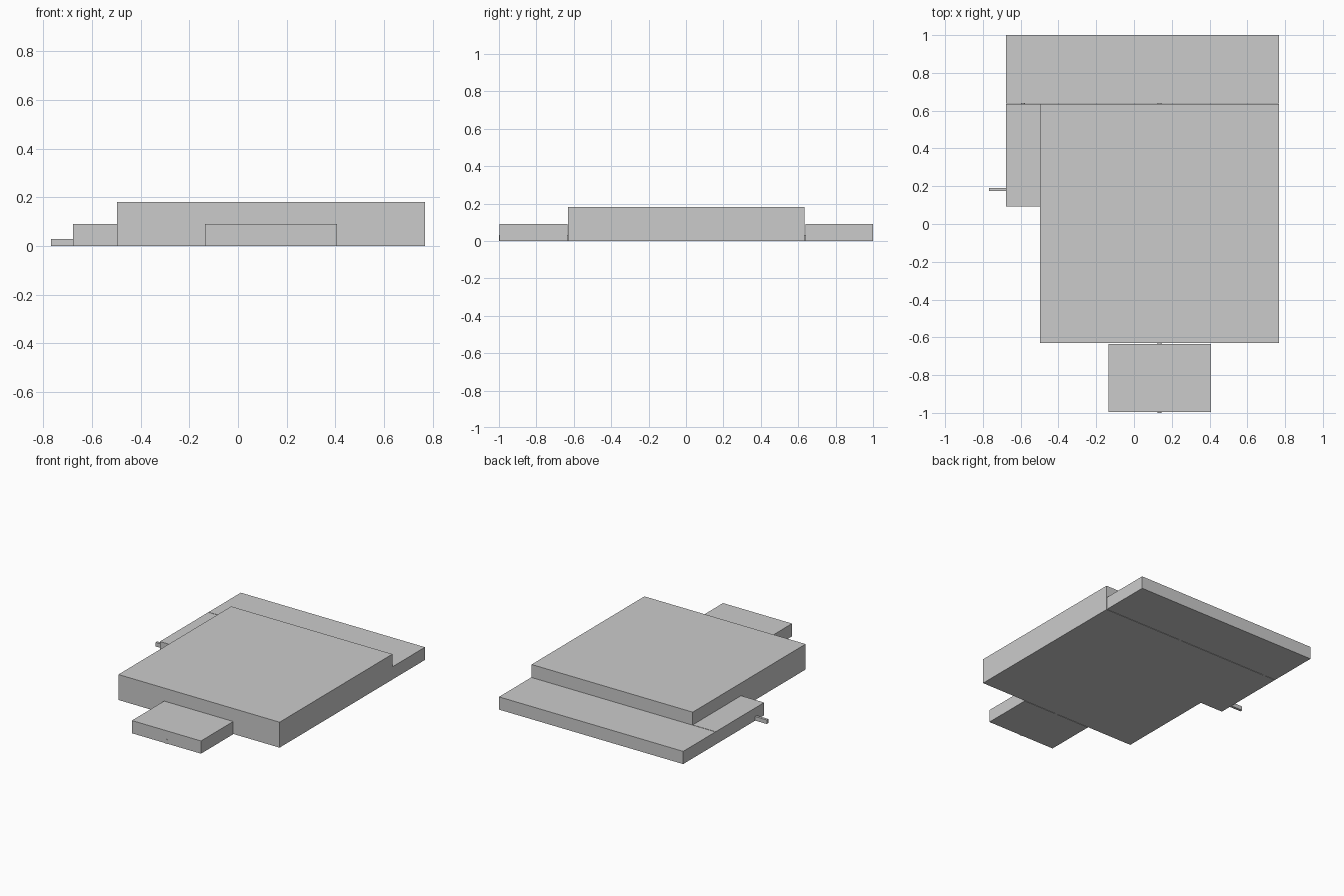
import bpy, bmesh, math

if "Cube" in bpy.data.objects:
    bpy.data.objects.remove(bpy.data.objects["Cube"])

U = 2 / 11.06          # layout module
GAP = 0.02 * U         # door thickness between neighbouring rooms
RIGHT = 4.25 * U       # right edge of the layout


def add_object(name, bm):
    bmesh.ops.recalc_face_normals(bm, faces=bm.faces)
    mesh = bpy.data.meshes.new(name)
    bm.to_mesh(mesh)
    bm.free()
    bpy.context.collection.objects.link(bpy.data.objects.new(name, mesh))


def block(name, x0, x1, y0, y1, h):
    """Box standing on the ground between the given limits."""
    bm = bmesh.new()
    bmesh.ops.create_cube(bm, size=1)
    for v in bm.verts:
        v.co = (x1 if v.co.x > 0 else x0, y1 if v.co.y > 0 else y0,
                h if v.co.z > 0 else 0)
    add_object(name, bm)


def arched_door(name, x, y, w=0.020, h=0.033, steps=8):
    """Thin round-topped door filling the gap that starts at y."""
    r = w / 2
    pts = [(x - r, 0), (x + r, 0)]
    pts += [(x + r * math.cos(math.pi * i / steps),
             h - r + r * math.sin(math.pi * i / steps)) for i in range(steps + 1)]
    bm = bmesh.new()
    face = bm.faces.new([bm.verts.new((px, y, pz)) for px, pz in pts])
    ext = bmesh.ops.extrude_face_region(bm, geom=[face], use_keep_orig=True)
    verts = [g for g in ext["geom"] if isinstance(g, bmesh.types.BMVert)]
    bmesh.ops.translate(bm, verts=verts, vec=(0, GAP, 0))
    add_object(name, bm)


# Layout lines, from front to back
porch_y0 = -1 + GAP
porch_y1 = porch_y0 + 2 * U
hall_y0 = porch_y1 + GAP
hall_y1 = hall_y0 + 7 * U
back_y0 = hall_y1 + GAP
hall_x0 = RIGHT - 7 * U
left_x0 = hall_x0 - U
mid_x = RIGHT - 3.5 * U

# Rooms
block("main_hall", hall_x0, RIGHT, hall_y0, hall_y1, U)
block("entrance_room", mid_x - 1.5 * U, mid_x + 1.5 * U, porch_y0, porch_y1, U / 2)
block("back_room", left_x0, RIGHT, back_y0, 1, U / 2)
block("side_room", left_x0, hall_x0, hall_y1 - 3 * U, hall_y1, U / 2)

# Narrow passage leaving the side room
cy = hall_y1 - 2.5 * U
block("side_passage", left_x0 - U / 2, left_x0, cy - 0.05 * U, cy + 0.05 * U, 0.16 * U)

# Doors
arched_door("front_door", mid_x, -1)
arched_door("hall_door", mid_x, porch_y1)
arched_door("back_door", mid_x, hall_y1)
arched_door("side_door", left_x0 + U / 2, hall_y1)
